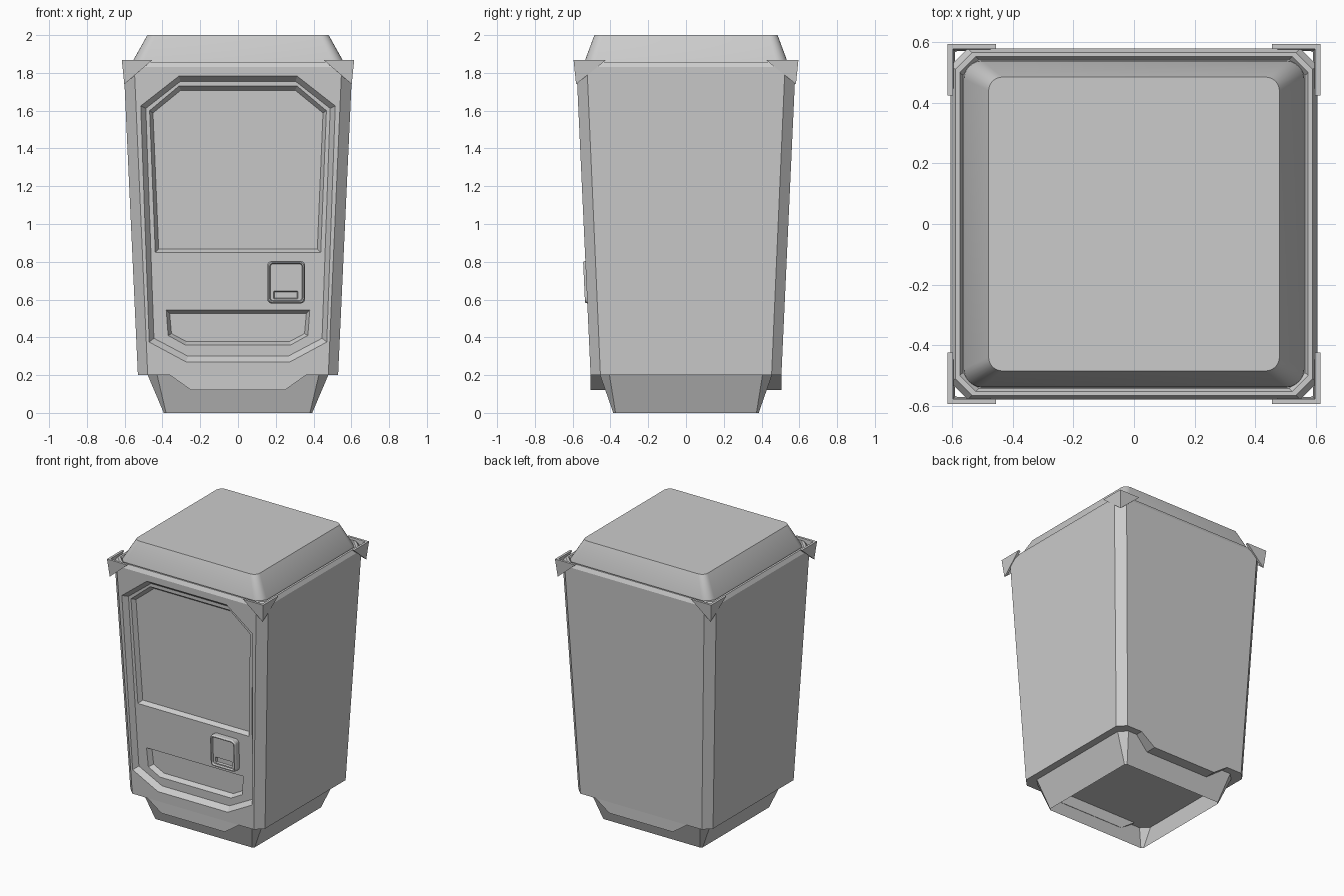
import bpy, bmesh, math
from mathutils import Vector

if "Cube" in bpy.data.objects:
    bpy.data.objects.remove(bpy.data.objects["Cube"])


def make(name, verts, faces, smooth=False):
    bm = bmesh.new()
    vs = [bm.verts.new(v) for v in verts]
    for f in faces:
        bm.faces.new([vs[i] for i in f])
    bmesh.ops.recalc_face_normals(bm, faces=bm.faces[:])
    me = bpy.data.meshes.new(name)
    bm.to_mesh(me)
    bm.free()
    ob = bpy.data.objects.new(name, me)
    bpy.context.collection.objects.link(ob)
    if smooth:
        activate(ob)
        bpy.ops.object.shade_smooth_by_angle(angle=math.radians(30))
    return ob


def activate(ob):
    bpy.ops.object.select_all(action='DESELECT')
    ob.select_set(True)
    bpy.context.view_layer.objects.active = ob


def loft(name, rings, caps=True, smooth=False):
    n = len(rings[0])
    faces = [(k * n + i, k * n + (i + 1) % n, (k + 1) * n + (i + 1) % n, (k + 1) * n + i)
             for k in range(len(rings) - 1) for i in range(n)]
    if caps:
        faces += [tuple(range(n)), tuple(range((len(rings) - 1) * n, len(rings) * n))]
    return make(name, [v for r in rings for v in r], faces, smooth)


def rrect(hx, hy, r, seg=1):
    """Rectangle with rounded corners; one segment gives a chamfer."""
    pts = []
    for q, (sx, sy) in enumerate([(1, 1), (-1, 1), (-1, -1), (1, -1)]):
        for s in range(seg + 1):
            a = (q + s / seg) * math.pi / 2
            pts.append((sx * (hx - r) + r * math.cos(a), sy * (hy - r) + r * math.sin(a)))
    return pts


def level(hx, hy, r, z, seg=1):
    return [Vector((x, y, z)) for x, y in rrect(hx, hy, r, seg)]


def front(pts, depth, cx=0, cz=0):
    """Place an (x, z) outline on the leaning front face, sunk by depth."""
    return [Vector((x + cx, -(0.505 + 0.046 * (z + cz - 0.2)) + depth, z + cz)) for x, z in pts]


def mirrored(half):
    return half + [(-x, z) for x, z in reversed(half)]


def cut(target, cutter):
    m = target.modifiers.new("cut", 'BOOLEAN')
    m.operation = 'DIFFERENCE'
    m.solver = 'EXACT'
    m.object = cutter
    cutter.hide_render = True
    activate(target)
    bpy.ops.object.modifier_apply(modifier=m.name)
    bpy.data.objects.remove(cutter)


def recess(target, outer, inner, d0, d1, cx=0, cz=0):
    rings = [front(outer, d0 - 0.02, cx, cz), front(outer, d0, cx, cz), front(inner, d1, cx, cz)]
    cut(target, loft("recess_cutter", rings))


# Tapered cabinet with chamfered corners and a stepped rim
body = loft("cabinet_body", [
    level(0.53, 0.505, 0.052, 0.2),
    level(0.605, 0.58, 0.056, 1.83),
    level(0.59, 0.566, 0.055, 1.857),
    level(0.575, 0.553, 0.053, 1.857),
    level(0.565, 0.543, 0.052, 1.84)])

# Front panel, display window and dispenser tray, sunk in turn
P = 0.035
recess(body,
       mirrored([(0.275, 0.27), (0.47, 0.375), (0.515, 1.625), (0.313, 1.783)]),
       mirrored([(0.265, 0.30), (0.445, 0.395), (0.488, 1.612), (0.305, 1.755)]), 0, P)
recess(body,
       mirrored([(0.438, 0.85), (0.468, 1.6), (0.313, 1.73)]),
       mirrored([(0.42, 0.868), (0.45, 1.588), (0.303, 1.708)]), P, P + 0.03)
recess(body,
       mirrored([(0.28, 0.36), (0.37, 0.41), (0.38, 0.545)]),
       mirrored([(0.272, 0.377), (0.352, 0.42), (0.362, 0.527)]), P, P + 0.035)

# Coin unit with a sunken face and slot
CX, CZ = 0.255, 0.692
coin = loft("coin_unit", [
    front(rrect(0.1, 0.113, 0.025, 4), P + 0.01, CX, CZ),
    front(rrect(0.1, 0.113, 0.025, 4), 0.0, CX, CZ),
    front(rrect(0.094, 0.107, 0.022, 4), -0.012, CX, CZ),
    front(rrect(0.088, 0.101, 0.018, 4), -0.012, CX, CZ),
    front(rrect(0.084, 0.097, 0.016, 4), 0.004, CX, CZ)])
recess(coin, rrect(0.064, 0.021, 0.002), rrect(0.06, 0.017, 0.002), 0.004, 0.018, 0.253, 0.624)

# Lid with rounded corners
loft("lid", [
    level(0.563, 0.54, 0.06, 1.835, 6),
    level(0.56, 0.538, 0.06, 1.857, 6),
    level(0.48, 0.485, 0.045, 2.0, 6)], smooth=True)

# Open-bottomed flared plinth
loft("plinth", [level(0.393, 0.385, 0.012, 0.0), level(0.478, 0.455, 0.05, 0.2)], caps=False)

# Skirts hanging below the front and back
skirt = mirrored([(0.25, 0.122), (0.36, 0.2)])
for name, s in (("front_skirt", -1), ("back_skirt", 1)):
    loft(name, [[Vector((x, s * y, z)) for x, z in skirt] for y in (0.505, 0.425)])

# Triangular corner guards: outer and inner shells joined along their edges
T, Z = 1.867, 1.74
guard = [(0.615, 0.595, T), (0.455, 0.595, T), (0.602, 0.582, Z), (0.615, 0.425, T),
         (0.598, 0.578, T), (0.455, 0.578, T), (0.590, 0.570, Z + 0.01), (0.598, 0.425, T)]
guard_faces = [(0, 1, 2), (0, 2, 3), (4, 6, 5), (4, 7, 6),
               (0, 4, 5, 1), (0, 3, 7, 4), (1, 5, 6, 2), (2, 6, 7, 3)]
for sy, fb in ((-1, "front"), (1, "back")):
    for sx, lr in ((-1, "left"), (1, "right")):
        make(f"corner_guard_{fb}_{lr}", [(x * sx, y * sy, z) for x, y, z in guard], guard_faces)
